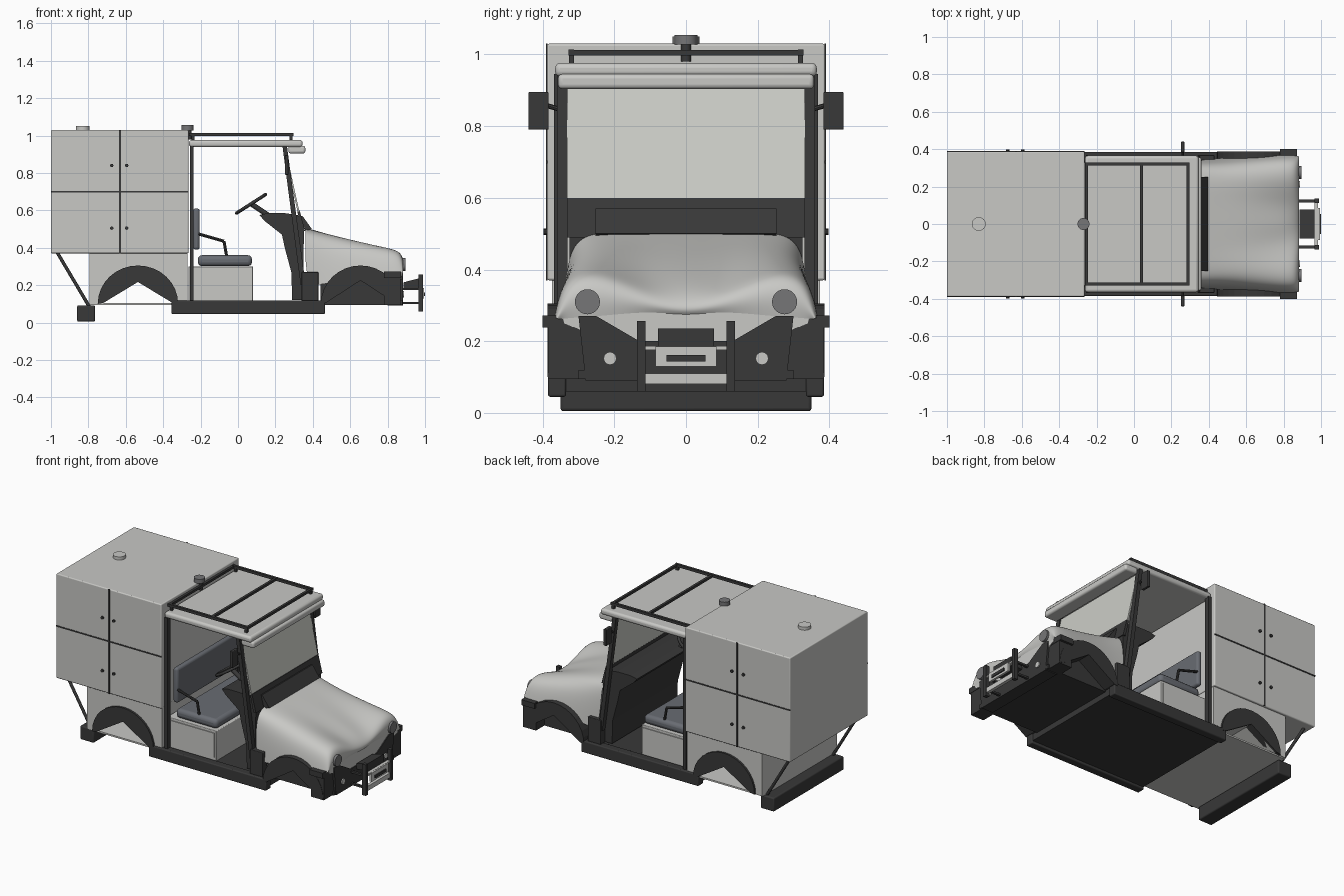
import bpy, bmesh, math
from mathutils import Vector

if "Cube" in bpy.data.objects:
    bpy.data.objects.remove(bpy.data.objects["Cube"], do_unlink=True)


def material(name, r, g, b):
    m = bpy.data.materials.new(name)
    m.use_nodes = True
    m.diffuse_color = (r, g, b, 1)
    m.node_tree.nodes["Principled BSDF"].inputs["Base Color"].default_value = (r, g, b, 1)
    return m


BODY = material("light body paint", .58, .58, .56)
DARK = material("dark trim", .04, .04, .04)
SEAT = material("seat vinyl", .14, .15, .17)
LAMP = material("lamp grey", .18, .18, .185)
GLASS = material("windscreen", .60, .61, .57)


def finish(name, bm, mat, bevel=0, smooth=False):
    bmesh.ops.recalc_face_normals(bm, faces=bm.faces)
    me = bpy.data.meshes.new(name)
    bm.to_mesh(me)
    bm.free()
    me.materials.append(mat)
    ob = bpy.data.objects.new(name, me)
    bpy.context.collection.objects.link(ob)
    if bevel:
        mod = ob.modifiers.new("Bevel", "BEVEL")
        mod.width, mod.segments = bevel, 3
    if smooth or bevel:
        bpy.ops.object.select_all(action="DESELECT")
        ob.select_set(True)
        bpy.context.view_layer.objects.active = ob
        bpy.ops.object.shade_smooth_by_angle(angle=math.radians(35))
    return ob


def prism(name, pts, a, b, mat, axis="y", bevel=0):
    """Extrude an xz outline along y, or a yz outline along x."""
    bm = bmesh.new()
    place = (lambda p, t: (p[0], t, p[1])) if axis == "y" else (lambda p, t: (t, p[0], p[1]))
    lo = [bm.verts.new(place(p, a)) for p in pts]
    hi = [bm.verts.new(place(p, b)) for p in pts]
    bm.faces.new(lo)
    bm.faces.new(hi)
    for i in range(len(pts)):
        j = (i + 1) % len(pts)
        bm.faces.new((lo[i], lo[j], hi[j], hi[i]))
    return finish(name, bm, mat, bevel)


def box(name, x, y, z, mat, bevel=0):
    return prism(name, [(x[0], z[0]), (x[1], z[0]), (x[1], z[1]), (x[0], z[1])], y[0], y[1], mat, bevel=bevel)


def rod(name, a, b, r, mat, sides=16):
    a, b = Vector(a), Vector(b)
    bm = bmesh.new()
    bmesh.ops.create_cone(bm, cap_ends=True, segments=sides, radius1=r, radius2=r, depth=(b - a).length)
    turn = Vector((0, 0, 1)).rotation_difference(b - a).to_matrix()
    bmesh.ops.rotate(bm, verts=bm.verts, matrix=turn)
    bmesh.ops.translate(bm, verts=bm.verts, vec=(a + b) / 2)
    return finish(name, bm, mat, smooth=True)


def arch(cx, rx, foot, peak):
    """Wheel arch outline: round above, tent shaped below."""
    arc = [(cx + rx * math.cos(math.pi * i / 16), .1 + .205 * math.sin(math.pi * i / 16)) for i in range(17)]
    return arc + [(cx - foot, .105), (cx, peak), (cx + foot, .105)]


# Cargo box and its seams, knobs and roof caps
box("cargo_box", (-1, -.265), (-.388, .388), (.37, 1.03), BODY, .006)
for s, side in ((1, "left"), (-1, "right")):
    face = (s * .386, s * .391)
    box(side + "_door_seam_upright", (-.635, -.625), face, (.37, 1.03), DARK)
    box(side + "_door_seam_level", (-1, -.265), face, (.696, .704), DARK)
    for x in (-.675, -.595):
        for z in (.505, .84):
            rod(side + "_door_knob", (x, s * .385, z), (x, s * .397, z), .009, DARK, 10)
rod("rear_roof_cap", (-.83, 0, 1.02), (-.83, 0, 1.05), .037, BODY, 24)
rod("beacon_stem", (-.262, 0, .98), (-.262, 0, 1.03), .014, DARK)
rod("beacon", (-.27, 0, 1.028), (-.27, 0, 1.055), .032, LAMP, 24)

# Rear lower body with wheel tunnel and pan
prism("rear_lower_body", [(-.795, .37), (-.27, .37), (-.27, .1), (-.35, .105), (-.535, .217),
                          (-.72, .105), (-.795, .1)], -.374, .374, BODY)
box("rear_pan", (-.795, -.27), (-.37, .37), (.094, .104), BODY)
box("rear_bumper", (-.86, -.765), (-.35, .35), (.005, .092), DARK, .008)

# Chassis floor
box("cab_floor", (-.35, .46), (-.35, .35), (.06, .112), DARK)
box("front_floor", (.44, .88), (-.3, .3), (.095, .12), DARK)
box("engine_bay", (.44, .86), (-.3, .3), (.11, .27), DARK)

# Cab seat
box("seat_base", (-.265, .08), (-.33, .33), (.11, .3), BODY, .004)
box("seat_cushion", (-.215, .075), (-.32, .32), (.302, .36), SEAT, .022)
box("seat_back", (-.24, -.205), (-.31, .31), (.39, .61), SEAT, .014)

# Dashboard, cowl and windscreen
prism("dashboard", [(.115, .575), (.16, .585), (.25, .585), (.32, .575), (.352, .51), (.35, .12), (.29, .12),
                    (.285, .27), (.25, .4), (.235, .47), (.14, .545)], -.325, .325, DARK)
prism("windscreen", [(.248, .92), (.256, .92), (.328, .595), (.318, .595)], -.332, .332, GLASS)
prism("cowl_panel", [(.316, .6), (.33, .6), (.358, .49), (.34, .49)], -.332, .332, DARK)
prism("cowl_vent", [(.333, .57), (.345, .57), (.395, .5), (.36, .49)], -.252, .252, DARK)

# Steering wheel on a tilted column
hub = Vector((.07, -.17, .635))
lean = Vector((.5, 0, -.78)).normalized()
rod("steering_column", hub, (.19, -.17, .555), .014, DARK)
bpy.ops.mesh.primitive_torus_add(location=hub, major_radius=.092, minor_radius=.009, major_segments=32,
                                 minor_segments=8)
wheel = bpy.context.object
wheel.name = "steering_wheel"
wheel.rotation_euler = lean.to_track_quat("Z", "Y").to_euler()
wheel.data.materials.append(DARK)
bpy.ops.object.shade_smooth()
for k in range(3):
    t = k * math.tau / 3
    tip = lean.to_track_quat("Z", "Y") @ Vector((math.cos(t), math.sin(t), 0)) * .09
    rod("steering_spoke", hub, hub + tip, .008, DARK, 8)

# Cab roof, visor and roof rack
box("cab_roof", (-.262, .345), (-.365, .365), (.938, .976), BODY, .014)
box("roof_visor", (.27, .36), (-.357, .357), (.904, .945), BODY, .012)
for x in (-.255, .04, .288):
    box("rack_crossbar", (x - .008, x + .008), (-.327, .327), (.997, 1.012), DARK)

# Parts repeated on both sides
for s, side in ((1, "left"), (-1, "right")):
    def part(name, x, y, z, mat=DARK, bevel=0):
        box(side + "_" + name, x, (s * y[0], s * y[1]), z, mat, bevel)

    part("sill", (-.355, .465), (.335, .385), (.045, .118), DARK, .006)
    part("rack_rail", (-.262, .297), (.312, .328), (.997, 1.014))
    for x in (-.24, .283):
        part("rack_post", (x - .008, x + .008), (.313, .327), (.965, 1))
    part("door_post", (-.257, -.237), (.335, .368), (.118, .945))
    part("seat_base_panel", (-.245, .065), (.328, .335), (.13, .285), BODY)
    prism(side + "_windscreen_pillar", [(.238, .942), (.262, .942), (.362, .2), (.335, .2)],
          s * .33, s * .36, DARK)
    part("pillar_foot", (.34, .43), (.32, .368), (.115, .27), DARK, .004)
    prism(side + "_rear_wheel_arch", arch(-.535, .215, .185, .217), s * .34, s * .387, DARK)
    prism(side + "_front_wheel_arch", arch(.655, .212, .185, .225), s * .29, s * .387, DARK)
    rod(side + "_rear_strut", (-.965, s * .33, .372), (-.795, s * .33, .085), .009, DARK)
    # Bent armrest
    bend, y = (-.075, s * .3, .435), s * .3
    rod(side + "_armrest", (-.215, y, .475), bend, .008, DARK, 8)
    rod(side + "_armrest_leg", bend, (-.06, y, .35), .008, DARK, 8)
    # Door mirror
    part("mirror", (.25, .27), (.383, .44), (.79, .895), DARK, .004)
    rod(side + "_mirror_arm", (.26, s * .345, .845), (.26, s * .39, .858), .007, DARK, 8)
    # Lamps
    rod(side + "_headlight", (.84, s * .275, .31), (.895, s * .275, .31), .035, LAMP, 24)
    rod(side + "_fog_lamp", (.87, s * .212, .152), (.888, s * .212, .152), .018, BODY)
    # Front bumper corner and guard upright
    part("bumper_corner", (.78, .872), (.25, .4), (.238, .272))
    part("bumper_side", (.78, .87), (.28, .385), (.095, .24))
    part("guard_upright", (.965, .99), (.113, .137), (.06, .256))
    for z in (.105, .18):
        part("guard_arm", (.87, .98), (.115, .13), (z - .006, z + .006))

# Bonnet lofted through mirrored half sections
sections = {
    .36: [(0, .507), (.15, .507), (.28, .503), (.335, .45), (.345, .2)],
    .46: [(0, .48), (.14, .477), (.27, .482), (.335, .42), (.35, .2)],
    .62: [(0, .435), (.12, .428), (.25, .45), (.34, .405), (.36, .25)],
    .80: [(0, .372), (.1, .352), (.235, .41), (.345, .39), (.37, .265)],
    .87: [(0, .32), (.1, .325), (.235, .39), (.34, .375), (.367, .265)],
    .888: [(0, .282), (.1, .304), (.235, .33), (.33, .32), (.36, .265)],
    .876: [(0, .27), (.1, .285), (.235, .27), (.33, .265), (.355, .26)],
}
bm = bmesh.new()
rows = []
for x, half in sections.items():
    full = [(-y, z) for y, z in half[:0:-1]] + half
    rows.append([bm.verts.new((x, y, z)) for y, z in full])
for r0, r1 in zip(rows, rows[1:]):
    for i in range(len(r0) - 1):
        bm.faces.new((r0[i], r0[i + 1], r1[i + 1], r1[i]))
bonnet = finish("bonnet", bm, BODY)
for p in bonnet.data.polygons:
    p.use_smooth = True
sub = bonnet.modifiers.new("Subdivision", "SUBSURF")
sub.levels = sub.render_levels = 3

# Nose panel and shaped front bumper
prism("nose_panel", [(-.35, .29), (-.2, .32), (0, .285), (.2, .32), (.35, .29), (.34, .25), (.2, .19),
                     (-.2, .19), (-.34, .25)], .855, .876, BODY, "x")
prism("front_bumper", [(-.3, .27), (-.25, .27), (-.13, .2), (.13, .2), (.25, .27), (.3, .27), (.28, .09),
                       (-.28, .09)], .8, .882, DARK, "x")

# Winch, plate holder and guard bars
prism("winch", [(.885, .18), (.965, .185), (.965, .236), (.885, .215)], -.078, .078, DARK)
box("guard_lower_bar", (.965, .985), (-.115, .115), (.08, .11), BODY)
box("guard_upper_bar", (.965, .985), (-.115, .115), (.176, .186), BODY)
box("plate_holder", (.98, .994), (-.085, .085), (.13, .185), BODY)
box("plate_slot", (.99, 1), (-.054, .054), (.143, .161), DARK)
